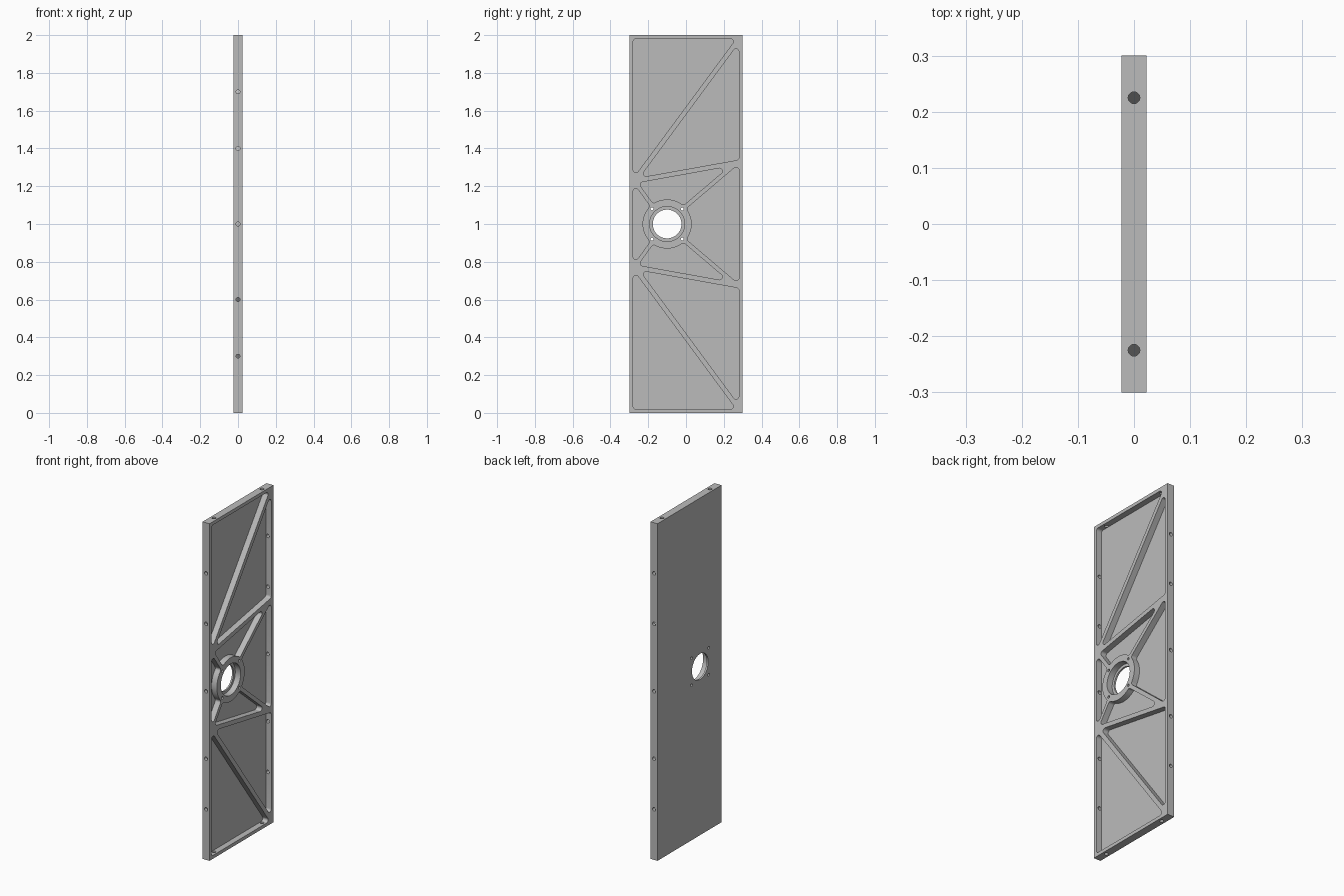
import bpy, bmesh, math
from mathutils import Vector, Matrix

if "Cube" in bpy.data.objects:
    bpy.data.objects.remove(bpy.data.objects["Cube"], do_unlink=True)

HALF_T, HALF_W, HEIGHT = 0.0225, 0.3, 2.0
FLOOR = -0.0125            # pocket floor
EDGE = 0.28                # inner edge of the border
R = 0.015                  # pocket corner radius
BOSS, BOSS_R = Vector((-0.1, 1.0)), 0.13


def arc(center, start, end, steps=8):
    """Shorter arc between two points around a centre."""
    a, b = start - center, end - center
    a0 = math.atan2(a.y, a.x)
    turn = math.atan2(a.x * b.y - a.y * b.x, a.dot(b))
    r = a.length
    return [center + Vector((math.cos(a0 + turn * i / steps),
                             math.sin(a0 + turn * i / steps))) * r
            for i in range(steps + 1)]


def corner(prev, p, nxt):
    """Round a sharp corner."""
    u, v = (prev - p).normalized(), (nxt - p).normalized()
    half = u.angle(v) / 2
    center = p + (u + v).normalized() * (R / math.sin(half))
    reach = R / math.tan(half)
    return arc(center, p + u * reach, p + v * reach)


def boss_corner(outer, inner, inside):
    """Round the corner between a straight wall and the boss circle."""
    d = (inner - outer).normalized()
    n = Vector((-d.y, d.x))
    if n.dot(inside - outer) < 0:
        n = -n
    q = outer + n * R - BOSS
    b = q.dot(d)
    t = -b - math.sqrt(b * b - q.length_squared + (BOSS_R + R) ** 2)
    center = outer + n * R + d * t
    to_boss = center + (BOSS - center).normalized() * R
    return arc(center, center - n * R, to_boss)


def closed_pocket(pts):
    p = [Vector(q) for q in pts]
    return [c for i in range(len(p))
            for c in corner(p[i - 1], p[i], p[(i + 1) % len(p)])]


def boss_pocket(pts):
    """Chain whose two ends run into the boss, closed by the boss arc."""
    p = [Vector(q) for q in pts]
    first = boss_corner(p[1], p[0], p[-2])[::-1]
    last = boss_corner(p[-2], p[-1], p[1])
    middle = [c for i in range(1, len(p) - 1)
              for c in corner(p[i - 1], p[i], p[i + 1])]
    return first + middle + last + arc(BOSS, last[-1], first[0], 20)[1:-1]


def prism(bm, outline, x0, x1):
    rings = [[bm.verts.new((x, p.x, p.y)) for p in outline] for x in (x0, x1)]
    bm.faces.new(rings[0])
    bm.faces.new(rings[1][::-1])
    for i in range(len(outline)):
        j = (i + 1) % len(outline)
        bm.faces.new((rings[0][i], rings[0][j], rings[1][j], rings[1][i]))


def cylinder(bm, start, end, radius, sides):
    a, b = Vector(start), Vector(end)
    turn = Vector((0, 0, 1)).rotation_difference(b - a).to_matrix().to_4x4()
    bmesh.ops.create_cone(bm, cap_ends=True, segments=sides, radius1=radius,
                          radius2=radius, depth=(b - a).length,
                          matrix=Matrix.Translation((a + b) / 2) @ turn)


def make_object(name, bm):
    bmesh.ops.recalc_face_normals(bm, faces=bm.faces[:])
    mesh = bpy.data.meshes.new(name)
    bm.to_mesh(mesh)
    bm.free()
    obj = bpy.data.objects.new(name, mesh)
    bpy.context.collection.objects.link(obj)
    return obj


def cut(obj, bm):
    cutter = make_object("cutter", bm)
    cutter.hide_render = True
    mod = obj.modifiers.new("cut", 'BOOLEAN')
    mod.operation, mod.solver, mod.object = 'DIFFERENCE', 'EXACT', cutter
    bpy.context.view_layer.objects.active = obj
    bpy.ops.object.modifier_apply(modifier=mod.name)
    bpy.data.objects.remove(cutter, do_unlink=True)


# Plate
bm = bmesh.new()
bmesh.ops.create_cube(bm, size=1, matrix=Matrix.Translation((0, 0, HEIGHT / 2))
                      @ Matrix.Diagonal((2 * HALF_T, 2 * HALF_W, HEIGHT, 1)))
plate = make_object("ribbed_side_plate", bm)

# Pockets between the ribs, mirrored above and below the bore
mirrored = [
    closed_pocket([(-EDGE, 1.98), (-EDGE, 1.242), (0.265, 1.98)]),
    closed_pocket([(EDGE, 1.958), (-0.245, 1.246), (EDGE, 1.34)]),
    boss_pocket([(-0.1, 1.025), (0.23, 1.305), (-0.253, 1.218), (-0.1, 1.004)]),
]
single = [
    boss_pocket([(-0.1, 0.967), (-EDGE, 1.219), (-EDGE, 0.781), (-0.1, 1.033)]),
    boss_pocket([(-0.1, 1.005), (EDGE, 0.682), (EDGE, 1.318), (-0.1, 0.995)]),
]
bm = bmesh.new()
for outline in mirrored:
    prism(bm, outline, FLOOR, 0.05)
    prism(bm, [Vector((p.x, HEIGHT - p.y)) for p in outline], FLOOR, 0.05)
for outline in single:
    prism(bm, outline, FLOOR, 0.05)

# Central bore and its four bolt holes
cylinder(bm, (-0.05, *BOSS), (0.05, *BOSS), 0.076, 64)
for sy in (-1, 1):
    for sz in (-1, 1):
        y, z = BOSS.x + sy * 0.08, BOSS.y + sz * 0.08
        cylinder(bm, (-0.05, y, z), (0.05, y, z), 0.008, 16)
cut(plate, bm)

# Bearing seat and the screw holes through the border
bm = bmesh.new()
cylinder(bm, (FLOOR, *BOSS), (0.05, *BOSS), 0.0925, 64)
for side in (-1, 1):
    for z in (0.3, 0.6, 1.0, 1.4, 1.7):
        cylinder(bm, (0, side * 0.32, z), (0, side * 0.27, z), 0.0105, 20)
    for z0, z1 in ((-0.02, 0.03), (2.02, 1.97)):
        cylinder(bm, (0, side * 0.225, z0), (0, side * 0.225, z1), 0.0105, 20)
cut(plate, bm)

# Grey metal
grey = bpy.data.materials.new("grey_metal")
grey.use_nodes = True
color = (0.5, 0.5, 0.5, 1)
grey.diffuse_color = color
grey.node_tree.nodes["Principled BSDF"].inputs["Base Color"].default_value = color
plate.data.materials.clear()
plate.data.materials.append(grey)

bpy.ops.object.select_all(action='DESELECT')
plate.select_set(True)
bpy.context.view_layer.objects.active = plate
bpy.ops.object.shade_smooth_by_angle(angle=math.radians(30))
